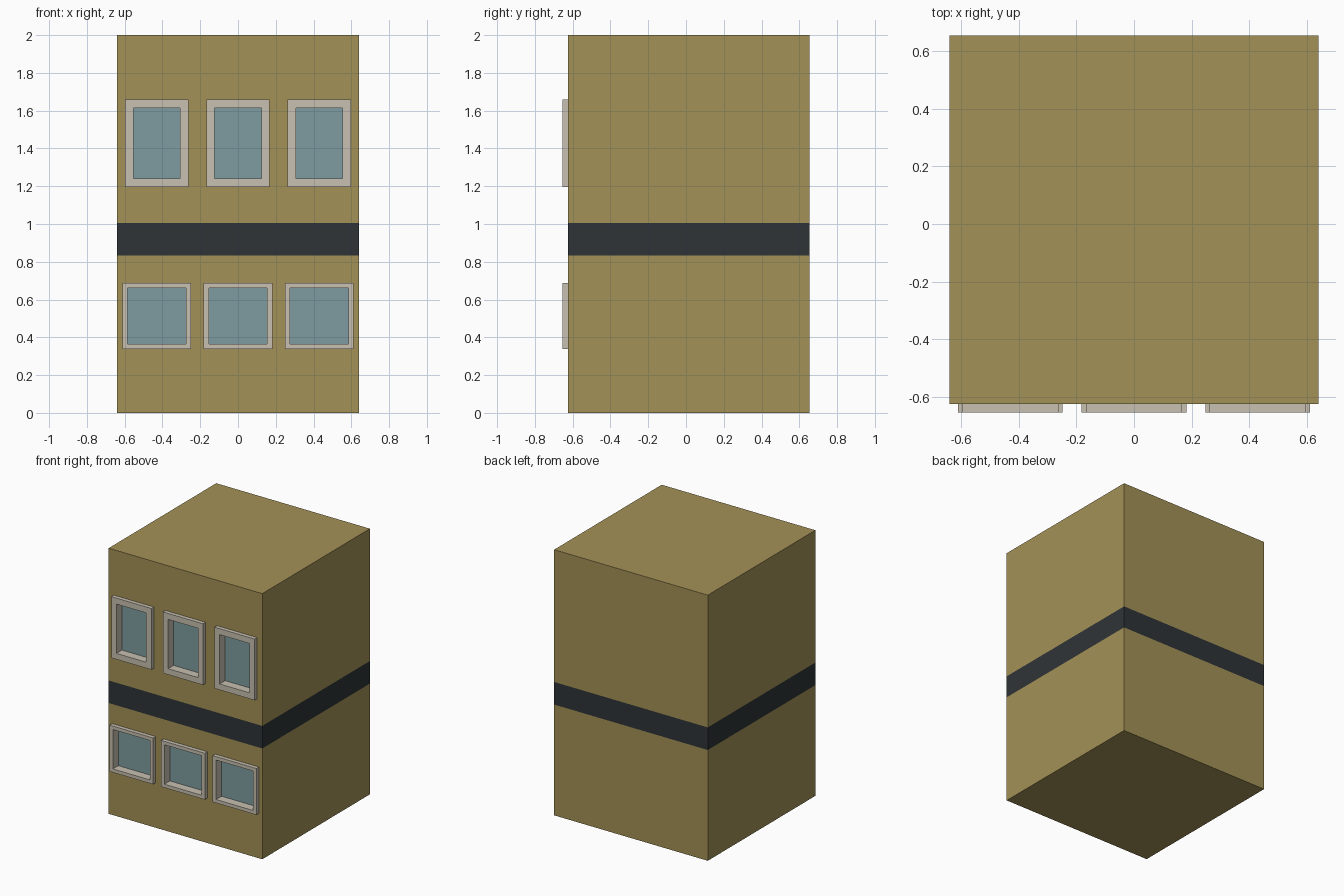
import bpy
import bmesh
from mathutils import Matrix, Vector

if "Cube" in bpy.data.objects:
    bpy.data.objects.remove(bpy.data.objects["Cube"])


def material(name, rgb):
    mat = bpy.data.materials.new(name)
    mat.diffuse_color = (*rgb, 1)
    mat.use_nodes = True
    mat.node_tree.nodes["Principled BSDF"].inputs["Base Color"].default_value = mat.diffuse_color
    return mat


WALL = material("ochre_wall", (0.367, 0.285, 0.095))
DARK = material("dark_band", (0.028, 0.034, 0.038))
FRAME = material("pale_frame", (0.58, 0.53, 0.44))
GLASS = material("blue_glass", (0.21, 0.33, 0.35))


def box(name, lo, hi, mat=None):
    lo, hi = Vector(lo), Vector(hi)
    bm = bmesh.new()
    bmesh.ops.create_cube(bm, size=1, matrix=Matrix.Translation((lo + hi) / 2)
                          @ Matrix.Diagonal((*(hi - lo), 1)))
    mesh = bpy.data.meshes.new(name)
    bm.to_mesh(mesh)
    bm.free()
    obj = bpy.data.objects.new(name, mesh)
    bpy.context.collection.objects.link(obj)
    if mat:
        mesh.materials.append(mat)
    return obj


def cut(obj, cutter):
    mod = obj.modifiers.new("opening", 'BOOLEAN')
    mod.operation = 'DIFFERENCE'
    mod.solver = 'EXACT'
    mod.object = cutter
    cutter.hide_render = True
    cutter.hide_set(True)
    cutter.display_type = 'WIRE'


HALF, FRONT, BACK = 0.64, -0.625, 0.655
RIM, PANE = -0.655, -0.59  # frame face and recessed glass face


def window(wall, label, x, half_w, z0, z1, side, sill):
    # Frame ring with a through opening
    gx0, gx1, gz0, gz1 = x - half_w + side, x + half_w - side, z0 + sill, z1 - sill
    frame = box(label + "_frame", (x - half_w, RIM, z0), (x + half_w, PANE, z1), FRAME)
    cut(frame, box(label + "_frame_cutter", (gx0, -0.75, gz0), (gx1, -0.5, gz1)))
    # Pocket in the wall, closed by the glass
    e = 0.008
    cut(wall, box(label + "_wall_cutter", (gx0 - e, -0.75, gz0 - e),
                  (gx1 + e, PANE + 0.01, gz1 + e)))
    box(label + "_glass", (gx0 - e, PANE, gz0 - e), (gx1 + e, PANE + 0.01, gz1 + e), GLASS)


# Two storeys with a flush dark band between them
lower = box("lower_storey", (-HALF, FRONT, 0), (HALF, BACK, 0.834), WALL)
box("dark_band", (-HALF, FRONT, 0.834), (HALF, BACK, 1.004), DARK)
upper = box("upper_storey", (-HALF, FRONT, 1.004), (HALF, BACK, 2), WALL)

# Three windows per storey
for i, x in enumerate((-0.43, 0, 0.43)):
    window(lower, f"lower_window_{i + 1}", x, 0.182, 0.338, 0.687, 0.028, 0.026)
    window(upper, f"upper_window_{i + 1}", x, 0.167, 1.197, 1.658, 0.043, 0.045)
